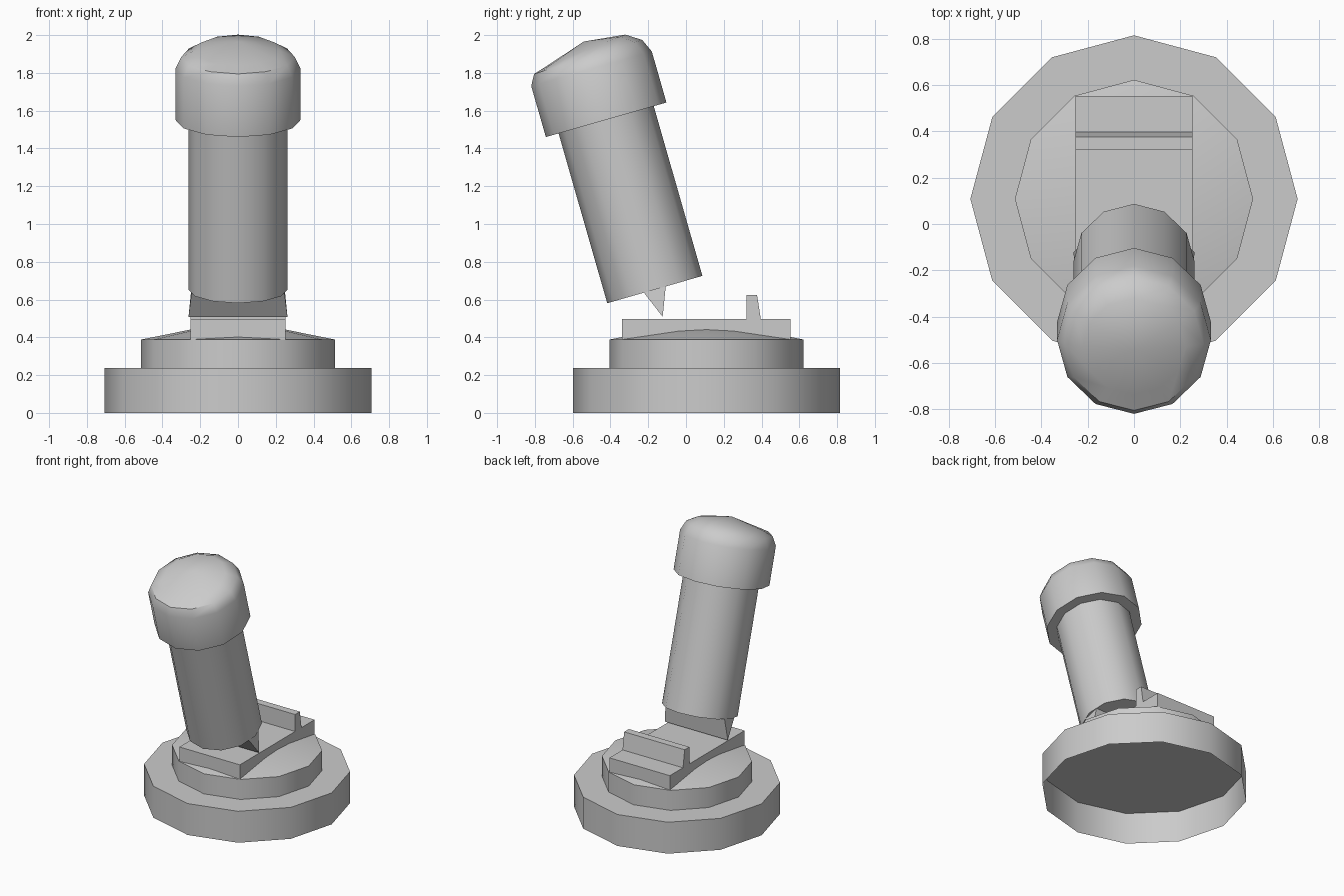
import bpy, bmesh
from math import sin, cos, pi, radians
from mathutils import Matrix

default = bpy.data.objects.get("Cube")
if default:
    bpy.data.objects.remove(default, do_unlink=True)

GREY = (0.6, 0.6, 0.6, 1)
grey = bpy.data.materials.new("plain grey")
grey.use_nodes = True
grey.diffuse_color = GREY
grey.node_tree.nodes["Principled BSDF"].inputs["Base Color"].default_value = GREY

SIDES = 12
BASE_Y = 0.108
LEAN = Matrix.Translation((0, -0.165, 0.653)) @ Matrix.Rotation(radians(16), 4, 'X')


def finish(name, bm, matrix, smooth):
    bmesh.ops.recalc_face_normals(bm, faces=bm.faces)
    mesh = bpy.data.meshes.new(name)
    bm.to_mesh(mesh)
    bm.free()
    mesh.transform(matrix)
    mesh.materials.append(grey)
    obj = bpy.data.objects.new(name, mesh)
    bpy.context.collection.objects.link(obj)
    if smooth:
        bpy.ops.object.select_all(action='DESELECT')
        obj.select_set(True)
        bpy.context.view_layer.objects.active = obj
        bpy.ops.object.shade_smooth_by_angle(angle=radians(42))
    return obj


def lathe(name, profile, matrix, apex=None, floor=True):
    """Rings of (radius, height, slant), flat or pointed on top, floor optional."""
    bm = bmesh.new()
    rings = []
    for r, z, slant in profile:
        angles = [2 * pi * i / SIDES for i in range(SIDES)]
        rings.append([bm.verts.new((r * cos(a), r * sin(a), z + slant * r * sin(a)))
                      for a in angles])
    if floor:
        bm.faces.new(rings[0])
    for low, high in zip(rings, rings[1:]):
        for i in range(SIDES):
            j = (i + 1) % SIDES
            bm.faces.new((low[i], low[j], high[j], high[i]))
    if apex is None:
        bm.faces.new(rings[-1])
    else:
        tip = bm.verts.new((0, 0, apex))
        for i in range(SIDES):
            bm.faces.new((rings[-1][i], rings[-1][(i + 1) % SIDES], tip))
    return finish(name, bm, matrix, True)


def bar(name, outline, matrix):
    """Side outline of (half width, y, z) points, spanned across x."""
    bm = bmesh.new()
    right = [bm.verts.new((w, y, z)) for w, y, z in outline]
    left = [bm.verts.new((-w, y, z)) for w, y, z in outline]
    bm.faces.new(right)
    bm.faces.new(left)
    for i in range(len(outline)):
        j = (i + 1) % len(outline)
        bm.faces.new((right[i], right[j], left[j], left[i]))
    return finish(name, bm, matrix, False)


# Round base: broad foot, hollow underneath, and a smaller tier with a shallow cone
base_place = Matrix.Translation((0, BASE_Y, 0))
lathe("base_foot", [(0.706, 0, 0), (0.706, 0.237, 0)], base_place, floor=False)
lathe("base_tier", [(0.514, 0.237, 0), (0.514, 0.388, 0)], base_place, apex=0.492, floor=False)

# Plate with an upright stop near its back edge
W = 0.252
bar("plate", [(W, -0.338, 0.388), (W, 0.552, 0.388), (W, 0.552, 0.497), (W, -0.338, 0.497)],
    Matrix())
bar("plate_stop", [(W, 0.32, 0.49), (W, 0.397, 0.49), (W, 0.376, 0.625), (W, 0.32, 0.625)],
    Matrix())

# Leaning stick with a wedge under it
lathe("stick", [(0.262, 0, 0), (0.262, 0.95, 0)], LEAN)
bar("stick_wedge", [(0.246, -0.06, 0), (0.262, 0, -0.15), (0.246, 0.06, 0)], LEAN)

# Rounded cap, its crown slanting down to the front
lathe("cap", [(0.332, 0.935, 0), (0.332, 1.216, 0), (0.3, 1.281, 0.025), (0.222, 1.318, 0.1)],
      LEAN, apex=1.366)
